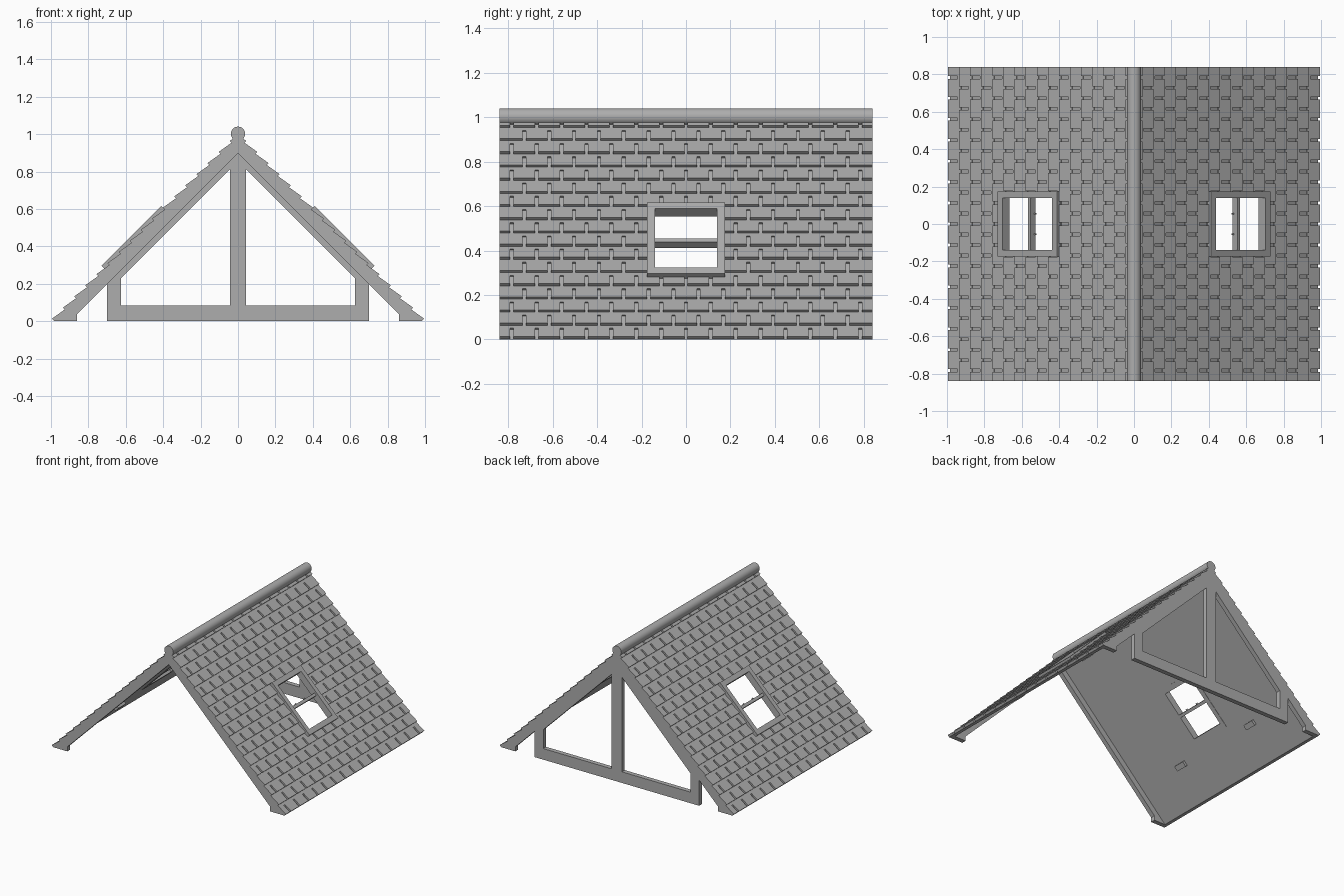
import bpy, bmesh, math
from mathutils import Vector

if "Cube" in bpy.data.objects:
    bpy.data.objects.remove(bpy.data.objects["Cube"])

R2 = math.sqrt(2)
HALF = 0.84            # half length of the roof
WIN_U = 0.626          # window centre, measured up the slope

grey = bpy.data.materials.new("roof grey")
grey.diffuse_color = (0.42, 0.42, 0.42, 1)
grey.use_nodes = True
grey.node_tree.nodes["Principled BSDF"].inputs["Base Color"].default_value = grey.diffuse_color


def slope(u, y, h):
    """Up-slope distance, length and height above the 45 degree pitch -> world."""
    return Vector((1 - (u - h) / R2, y, (u + h) / R2))


def prism(bm, ring_a, ring_b):
    """Solid between two matching outlines."""
    a = [bm.verts.new(p) for p in ring_a]
    b = [bm.verts.new(p) for p in ring_b]
    n = len(a)
    bm.faces.new(a)
    bm.faces.new(b[::-1])
    for i in range(n):
        bm.faces.new((a[i], b[i], b[(i + 1) % n], a[(i + 1) % n]))


def extrude_y(bm, outline, y0, y1):
    prism(bm, [(x, y0, z) for x, z in outline], [(x, y1, z) for x, z in outline])


def slope_bar(bm, y0, y1, u0, u1, low, top0, top1):
    """Bar lying on the pitch; its top goes from top0 to top1 up the slope."""
    sec = [(u0, low), (u1, low), (u1, top1), (u0, top0)]
    prism(bm, [slope(u, y0, h) for u, h in sec], [slope(u, y1, h) for u, h in sec])


def cut_window(bm):
    """Clear the opening under the middle of the window frame."""
    du, dy = 0.207, 0.157
    up = Vector((-1, 0, 1)).normalized()
    side = Vector((0, 1, 0))
    for axis, point in ((up, slope(WIN_U - du, 0, 0)), (up, slope(WIN_U + du, 0, 0)),
                        (side, Vector((0, -dy, 0))), (side, Vector((0, dy, 0)))):
        near = [f for f in bm.faces
                if max(abs(v.co.y) for v in f.verts) > 0.8 or abs(f.calc_center_median().y) < 0.4]
        geom = set(near)
        for f in near:
            geom.update(f.edges)
            geom.update(f.verts)
        bmesh.ops.bisect_plane(bm, geom=list(geom), plane_co=point, plane_no=axis)
    gone = []
    for f in bm.faces:
        c = f.calc_center_median()
        u = (1 - c.x + c.z) / R2
        if abs(u - WIN_U) < du - 1e-4 and abs(c.y) < dy - 1e-4:
            gone.append(f)
    bmesh.ops.delete(bm, geom=gone, context='FACES')


def finish(name, bm, mirror=True):
    bmesh.ops.recalc_face_normals(bm, faces=bm.faces)
    me = bpy.data.meshes.new(name)
    bm.to_mesh(me)
    bm.free()
    me.materials.append(grey)
    ob = bpy.data.objects.new(name, me)
    bpy.context.collection.objects.link(ob)
    if mirror:
        mod = ob.modifiers.new("other side", 'MIRROR')
        mod.use_mirror_merge = False
    return ob


# Roof deck
bm = bmesh.new()
extrude_y(bm, [(0.983, 0), (0, 0.983), (0, 0.958), (0.958, 0)], -HALF + 0.005, HALF - 0.005)
cut_window(bm)
finish("roof_deck", bm)

# Shingle rows: separate tiles below, joined strip above, staggered by half a tile
PITCH, ROW, GAP = 2 * HALF / 15, 0.084, 0.015
bm = bmesh.new()
for r in range(17):
    u0 = 0.013 + r * ROW
    u1 = min(u0 + ROW, 1.405)
    butt, end, low = 0.006, -0.008, -0.013
    um = u0 + 0.75 * ROW
    if um > u1:
        um = (u0 + u1) / 2
    hm = butt + (end - butt) * (um - u0) / ROW
    h1 = butt + (end - butt) * (u1 - u0) / ROW
    first = 0.5 if r % 2 == 0 else 1.0
    joints = [-HALF + PITCH * (first + k) for k in range(15 if r % 2 == 0 else 14)]
    starts = [-HALF] + [j + GAP / 2 for j in joints]
    ends = [j - GAP / 2 for j in joints] + [HALF]
    for a, b in zip(starts, ends):
        slope_bar(bm, a, b, u0, um, low, butt, hm)
    slope_bar(bm, -HALF, HALF, um, u1, low, hm, h1)
cut_window(bm)
finish("shingles", bm)

# Rafters closing both ends of the roof
rafter = [(0.982, 0), (0, 0.982), (0, 0.897), (0.862, 0.035), (0.862, 0)]
for name, y0, y1 in (("front_rafter", -HALF, -HALF + 0.035), ("back_rafter", HALF - 0.035, HALF)):
    bm = bmesh.new()
    extrude_y(bm, rafter, y0, y1)
    finish(name, bm)

# Back gable truss: sill, side post, king post and sloping brace
gy = (HALF - 0.035, HALF)
bm = bmesh.new()
extrude_y(bm, [(0.043, 0), (0.70, 0), (0.70, 0.085), (0.043, 0.085)], *gy)
extrude_y(bm, [(0.625, 0.085), (0.70, 0.085), (0.70, 0.197), (0.625, 0.272)], *gy)
extrude_y(bm, [(0, 0), (0.043, 0), (0.043, 0.854), (0, 0.897)], *gy)
extrude_y(bm, [(0.625, 0.23), (0.625, 0.272), (0.043, 0.854), (0.043, 0.812)], *gy)
finish("gable_truss", bm)

# Skylight frame
LOW, TOP = -0.032, 0.019
OU, OY, IU, IY = 0.226, 0.175, 0.187, 0.14
bm = bmesh.new()
for s in (-1, 1):
    ua, ub = sorted((WIN_U + s * IU, WIN_U + s * OU))
    slope_bar(bm, -OY, OY, ua, ub, LOW, TOP, TOP)
    ya, yb = sorted((s * IY, s * OY))
    slope_bar(bm, ya, yb, WIN_U - IU, WIN_U + IU, LOW, TOP, TOP)
finish("skylight_frame", bm)

# Skylight crossbar with two small tabs
bm = bmesh.new()
slope_bar(bm, -IY, IY, WIN_U - 0.011, WIN_U + 0.011, LOW, 0.004, 0.004)
for y in (-0.055, 0.055):
    slope_bar(bm, y - 0.005, y + 0.005, WIN_U + 0.011, WIN_U + 0.02, LOW, -0.022, -0.022)
finish("skylight_crossbar", bm)

# Small locating blocks under the deck
bm = bmesh.new()
for y in (-0.375, 0.375):
    slope_bar(bm, y - 0.045, y + 0.045, 0.305, 0.345, -0.05, -0.025, -0.025)
finish("locating_blocks", bm)

# Round ridge cap
N = 32
bm = bmesh.new()
extrude_y(bm, [(0.038 * math.cos(2 * math.pi * i / N), 1.002 + 0.038 * math.sin(2 * math.pi * i / N))
               for i in range(N)], -HALF, HALF)
cap = finish("ridge_cap", bm, mirror=False)
bpy.context.view_layer.objects.active = cap
cap.select_set(True)
bpy.ops.object.shade_smooth_by_angle(angle=math.radians(30))
